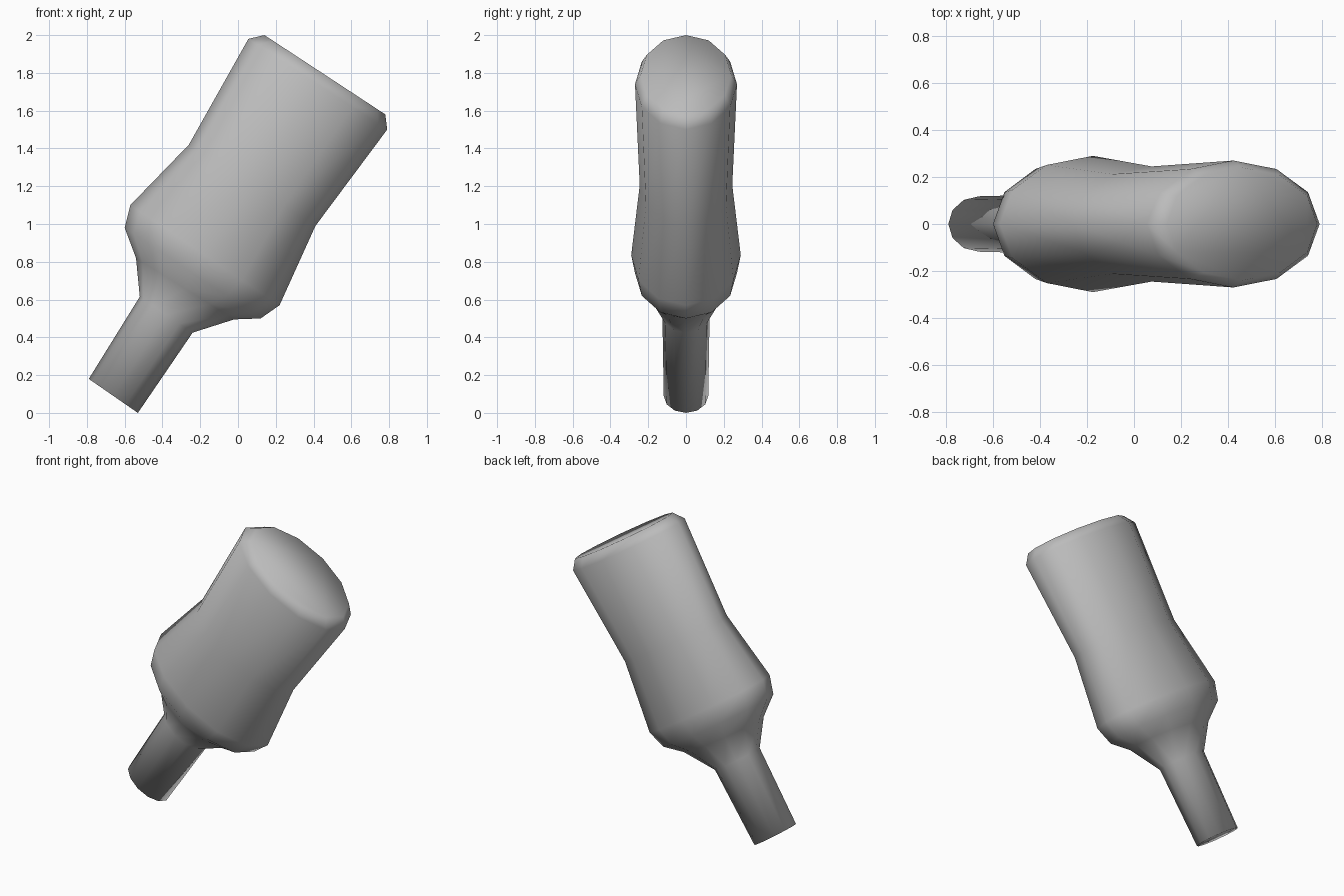
import bpy
import bmesh
from math import cos, sin, pi
from mathutils import Vector

cube = bpy.data.objects.get("Cube")
if cube:
    bpy.data.objects.remove(cube, do_unlink=True)

SIDES = 12

# Plain grey material
grey = bpy.data.materials.new("plain_grey")
grey.use_nodes = True
colour = (0.5, 0.5, 0.5, 1)
grey.diffuse_color = colour
grey.node_tree.nodes["Principled BSDF"].inputs["Base Color"].default_value = colour

# Tilted oval sections: upper-left end (x, z), lower-right end (x, z), half depth
sections = [
    ((-0.79, 0.18), (-0.53, 0.0), 0.118),    # stem end
    ((-0.52, 0.615), (-0.24, 0.425), 0.125),  # stem top
    ((-0.54, 0.82), (-0.02, 0.495), 0.20),    # shoulder
    ((-0.60, 0.98), (0.12, 0.50), 0.27),
    ((-0.57, 1.10), (0.22, 0.57), 0.29),      # widest part
    ((-0.26, 1.42), (0.41, 0.99), 0.245),     # waist
    ((0.055, 1.98), (0.79, 1.50), 0.27),      # rim
    ((0.14, 2.0), (0.78, 1.58), 0.24),        # top face
]


def add_ring(bm, left, right, depth):
    a, b = Vector((left[0], 0, left[1])), Vector((right[0], 0, right[1]))
    mid, half = (a + b) / 2, (b - a) / 2
    side = Vector((0, depth, 0))
    angles = [2 * pi * i / SIDES for i in range(SIDES)]
    return [bm.verts.new(mid + half * cos(t) + side * sin(t)) for t in angles]


# Loft the sections and close both ends
bm = bmesh.new()
rings = [add_ring(bm, *s) for s in sections]
for low, high in zip(rings, rings[1:]):
    for i in range(SIDES):
        j = (i + 1) % SIDES
        bm.faces.new((low[i], low[j], high[j], high[i]))
bm.faces.new(rings[0][::-1])
bm.faces.new(rings[-1])
bmesh.ops.recalc_face_normals(bm, faces=bm.faces)
for face in bm.faces:
    face.smooth = True

mesh = bpy.data.meshes.new("tapered_limb")
bm.to_mesh(mesh)
bm.free()
mesh.materials.append(grey)
limb = bpy.data.objects.new("tapered_limb", mesh)
bpy.context.collection.objects.link(limb)
